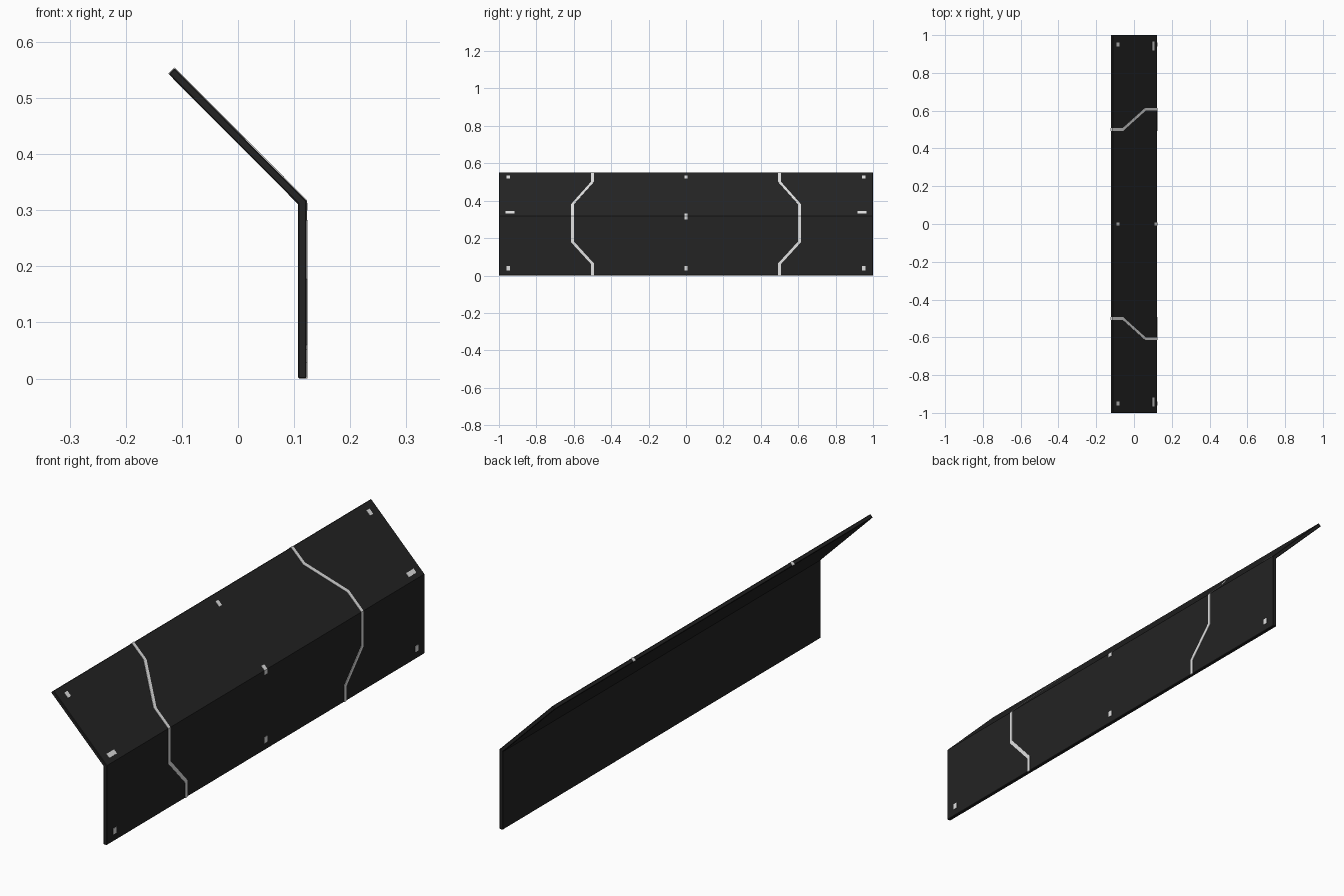
import bpy
import bmesh
from mathutils import Vector

if "Cube" in bpy.data.objects:
    bpy.data.objects.remove(bpy.data.objects["Cube"])


def make_material(name, value):
    m = bpy.data.materials.new(name)
    m.use_nodes = True
    colour = (value, value, value, 1)
    m.diffuse_color = colour
    m.node_tree.nodes["Principled BSDF"].inputs["Base Color"].default_value = colour
    return m


black = make_material("matte black", 0.017)
pale = make_material("pale grey", 0.75)

# Outer profile (x, z): bottom, fold, upper rim, then inner side
OUTER = [Vector(p) for p in ((0.122, 0), (0.122, 0.317), (-0.113, 0.553), (-0.1235, 0.5425))]
INNER = [Vector((0.107, 0.311)), Vector((0.107, 0))]
FOLD = (OUTER[1] - OUTER[0]).length
RIM = FOLD + (OUTER[2] - OUTER[1]).length
EDGE = RIM + (OUTER[3] - OUTER[2]).length


def finish(name, bm, material):
    mesh = bpy.data.meshes.new(name)
    bm.to_mesh(mesh)
    bm.free()
    mesh.materials.append(material)
    obj = bpy.data.objects.new(name, mesh)
    bpy.context.collection.objects.link(obj)
    return obj


def on_surface(y, s):
    """Point at distance s along the outer profile."""
    for a, b in zip(OUTER, OUTER[1:]):
        length = (b - a).length
        if s <= length + 1e-6:
            p = a.lerp(b, s / length)
            return Vector((p.x, y, p.y))
        s -= length
    return Vector((OUTER[-1].x, y, OUTER[-1].y))


def ribbon(name, path, width):
    """Thin mitred band following (y, s) points over the folded surface."""
    pts = [Vector(p) for p in path]
    bm = bmesh.new()
    rows = []
    for i, p in enumerate(pts):
        before = (p - pts[i - 1]).normalized() if i else (pts[1] - p).normalized()
        after = (pts[i + 1] - p).normalized() if i + 1 < len(pts) else before
        n0, n1 = Vector((-before.y, before.x)), Vector((-after.y, after.x))
        side = (n0 + n1) / (1 + n0.dot(n1)) * width / 2
        rows.append([bm.verts.new(on_surface(*(p + side * k))) for k in (-1, 1)])
    for (a, b), (c, d) in zip(rows, rows[1:]):
        bm.faces.new((a, b, d, c))
    obj = finish(name, bm, pale)
    mod = obj.modifiers.new("thickness", "SOLIDIFY")
    mod.thickness = 0.003
    mod.offset = 0
    return obj


# Folded panel
bm = bmesh.new()
face = bm.faces.new([bm.verts.new((p.x, -1, p.y)) for p in OUTER + INNER])
moved = bmesh.ops.extrude_face_region(bm, geom=[face])["geom"]
bmesh.ops.translate(bm, vec=(0, 2, 0), verts=[g for g in moved if isinstance(g, bmesh.types.BMVert)])
bmesh.ops.recalc_face_normals(bm, faces=bm.faces)
panel = finish("folded_panel", bm, black)
bevel = panel.modifiers.new("soft_edges", "BEVEL")
bevel.width = 0.002
bevel.segments = 1
bevel.limit_method = "ANGLE"
bevel.angle_limit = 1.0

# Stripes, corner tabs and fold tabs on both halves
for label, side in (("front", -1), ("back", 1)):
    ribbon(label + "_stripe",
           [(side * y, s) for y, s in ((0.5, 0), (0.5, 0.063), (0.607, 0.18), (0.607, FOLD),
                                       (0.607, 0.406), (0.5, 0.575), (0.5, RIM), (0.5, EDGE))],
           0.014)
    ribbon(label + "_lower_tab", [(side * 0.95, 0.028), (side * 0.95, 0.052)], 0.02)
    ribbon(label + "_upper_tab", [(side * 0.95, 0.6), (side * 0.95, 0.623)], 0.02)
    ribbon(label + "_fold_tab", [(side * 0.942, 0.336), (side * 0.942, 0.354)], 0.048)

# Tabs along the middle
ribbon("middle_lower_tab", [(0, 0.028), (0, 0.052)], 0.018)
ribbon("middle_fold_tab", [(0, 0.3), (0, FOLD), (0, 0.337)], 0.018)
ribbon("middle_upper_tab", [(0, 0.6), (0, 0.623)], 0.018)
